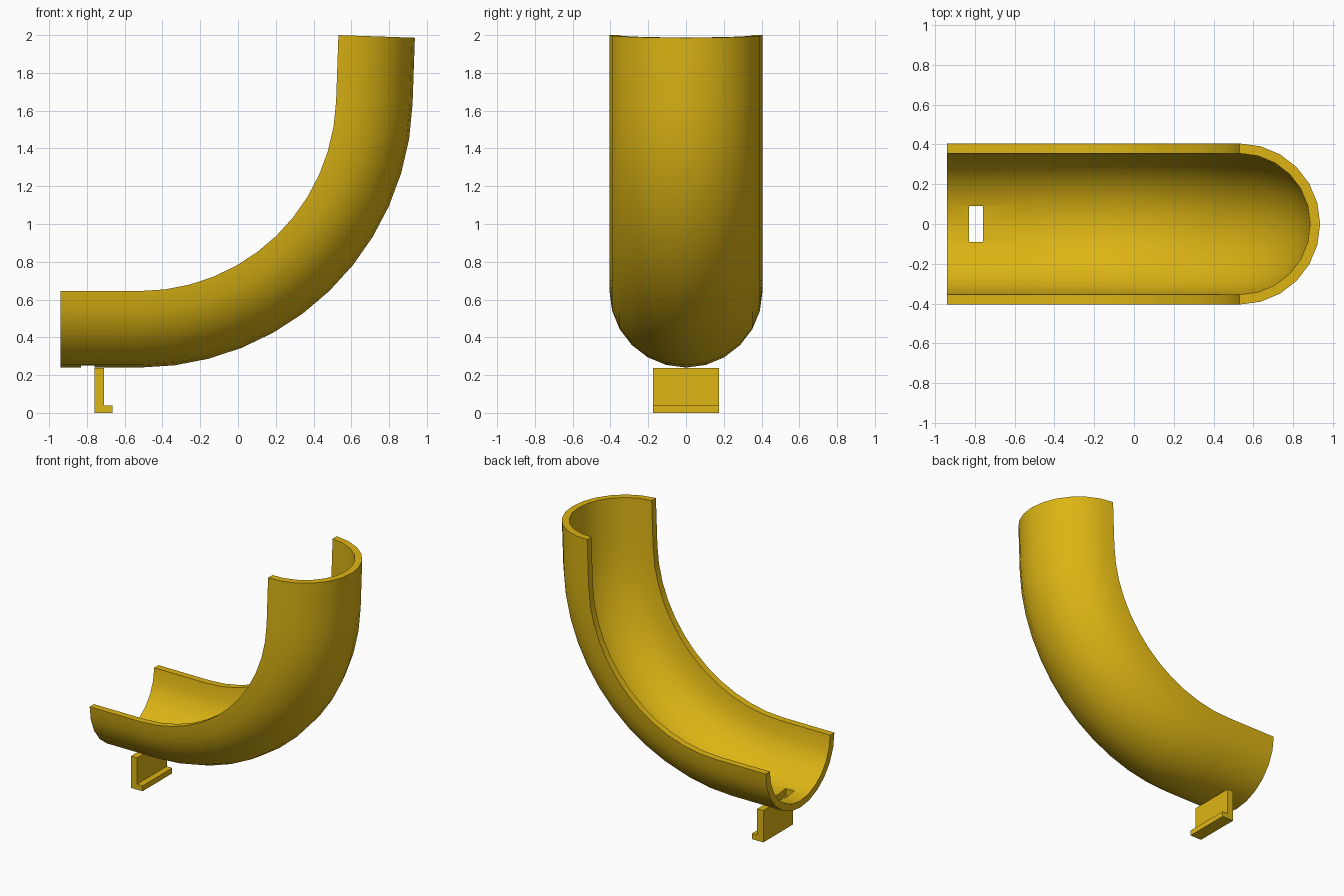
import bpy, bmesh, math
from mathutils import Vector

if "Cube" in bpy.data.objects:
    bpy.data.objects.remove(bpy.data.objects["Cube"])

gold = bpy.data.materials.new("golden_yellow")
gold.diffuse_color = (0.72, 0.46, 0.007, 1)
gold.use_nodes = True
gold.node_tree.nodes["Principled BSDF"].inputs["Base Color"].default_value = gold.diffuse_color


def make_object(name, bm):
    bmesh.ops.recalc_face_normals(bm, faces=bm.faces)
    mesh = bpy.data.meshes.new(name)
    bm.to_mesh(mesh)
    bm.free()
    mesh.materials.append(gold)
    obj = bpy.data.objects.new(name, mesh)
    bpy.context.collection.objects.link(obj)
    return obj


def extrude_profile(name, points, half_width):
    """Closed x-z outline extruded along y."""
    bm = bmesh.new()
    face = bm.faces.new([bm.verts.new((x, -half_width, z)) for x, z in points])
    out = bmesh.ops.extrude_face_region(bm, geom=[face])
    verts = [v for v in out["geom"] if isinstance(v, bmesh.types.BMVert)]
    bmesh.ops.translate(bm, verts=verts, vec=(0, 2 * half_width, 0))
    return make_object(name, bm)


# Path of the chute rim: flat run, bend, then nearly upright run
OUTER, INNER, RIM_Z = 0.405, 0.355, 0.645
BEND_X, BEND_R, BEND_ANGLE, STEPS = -0.52, 1.04, math.radians(88), 12
path = [(-0.94, RIM_Z, 0.0)]
for i in range(STEPS + 1):
    a = BEND_ANGLE * i / STEPS
    path.append((BEND_X + BEND_R * math.sin(a), RIM_Z + BEND_R * (1 - math.cos(a)), a))
x, z, a = path[-1]
run = (2.0 - z) / math.sin(a)
path.append((x + run * math.cos(a), 2.0, a))

# Half-pipe cross-section as (sideways, outward) pairs
arc = [math.pi * i / 12 for i in range(13)]
section = [(OUTER * math.cos(t), OUTER * math.sin(t)) for t in arc]
section += [(INNER * math.cos(t), INNER * math.sin(t)) for t in reversed(arc)]

# Curved chute swept along the path
bm = bmesh.new()
rings = []
for x, z, a in path:
    out = Vector((math.sin(a), 0, -math.cos(a)))
    rings.append([bm.verts.new(Vector((x, s, z)) + out * d) for s, d in section])
n = len(section)
for r0, r1 in zip(rings, rings[1:]):
    for j in range(n):
        k = (j + 1) % n
        bm.faces.new((r0[j], r0[k], r1[k], r1[j]))
for ring in (rings[0], rings[-1]):
    for j in range(12):
        bm.faces.new((ring[j], ring[j + 1], ring[n - 2 - j], ring[n - 1 - j]))
chute = make_object("chute", bm)

# Slot through the floor near the open end
cutter = extrude_profile("slot_cutter", [(-0.83, 0.1), (-0.76, 0.1), (-0.76, 0.45), (-0.83, 0.45)], 0.09)
cut = chute.modifiers.new("slot", 'BOOLEAN')
cut.operation, cut.object, cut.solver = 'DIFFERENCE', cutter, 'EXACT'
bpy.context.view_layer.objects.active = chute
chute.select_set(True)
bpy.ops.object.modifier_apply(modifier=cut.name)
bpy.data.objects.remove(cutter)
bpy.ops.object.shade_smooth_by_angle(angle=math.radians(30))

# L-shaped foot bracket under the floor
extrude_profile("foot_bracket", [(-0.76, 0), (-0.665, 0), (-0.665, 0.04),
                                 (-0.71, 0.04), (-0.71, 0.237), (-0.76, 0.237)], 0.175)
